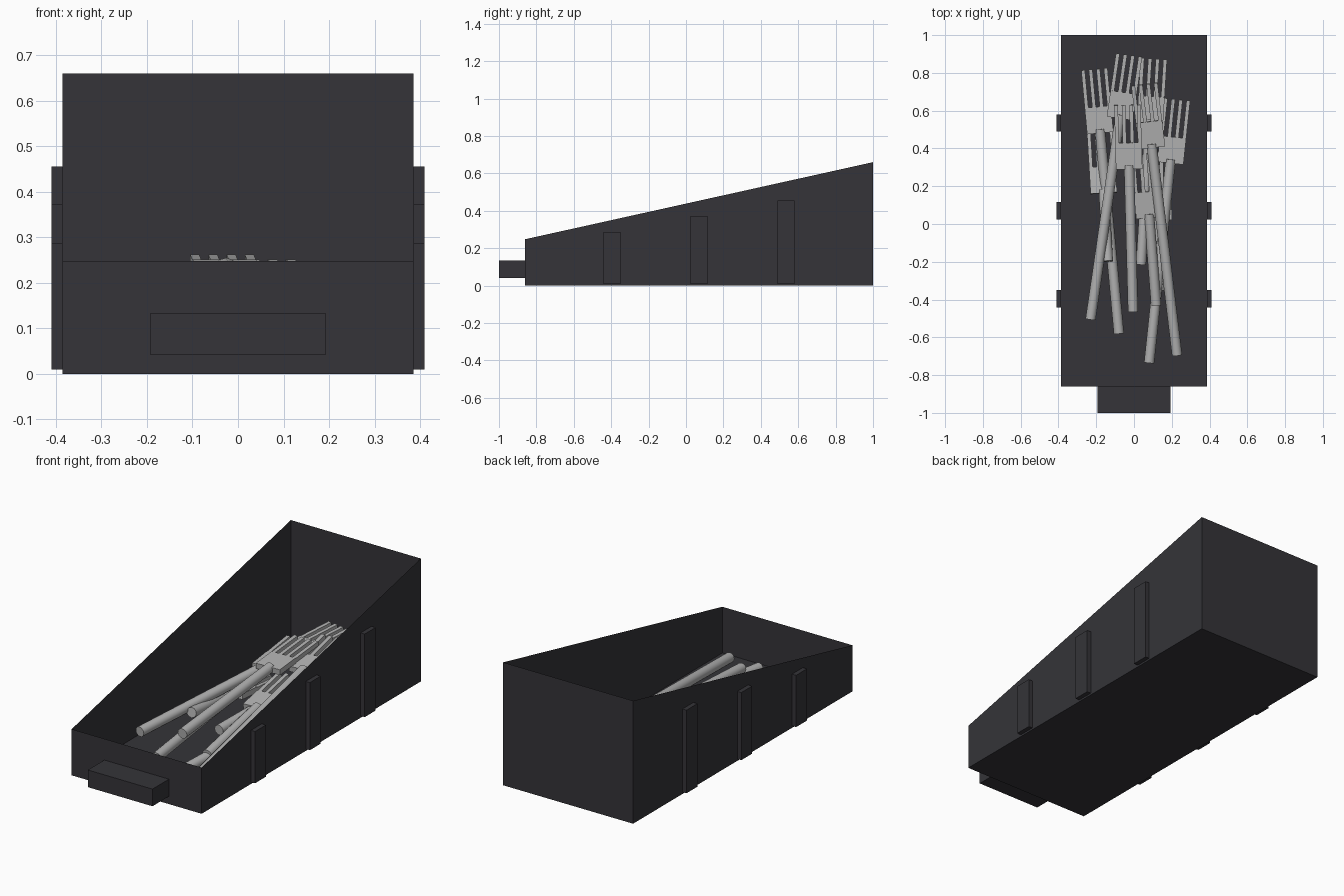
import bpy, bmesh
from mathutils import Matrix, Vector

if "Cube" in bpy.data.objects:
    bpy.data.objects.remove(bpy.data.objects["Cube"])


def material(name, rgb):
    m = bpy.data.materials.new(name)
    m.diffuse_color = (*rgb, 1)
    m.use_nodes = True
    m.node_tree.nodes["Principled BSDF"].inputs["Base Color"].default_value = m.diffuse_color
    return m


DARK = material("dark_plastic", (0.035, 0.034, 0.04))
METAL = material("pale_metal", (0.45, 0.45, 0.45))


def finish(bm, name, mat):
    me = bpy.data.meshes.new(name)
    bm.to_mesh(me)
    bm.free()
    me.materials.append(mat)
    ob = bpy.data.objects.new(name, me)
    bpy.context.collection.objects.link(ob)
    return ob


def add_box(bm, lo, hi):
    lo, hi = Vector(lo), Vector(hi)
    size = hi - lo
    bmesh.ops.create_cube(bm, size=1, matrix=Matrix.Translation((lo + hi) / 2)
                          @ Matrix.Diagonal((*size, 1)))


def box(name, lo, hi, mat):
    bm = bmesh.new()
    add_box(bm, lo, hi)
    return finish(bm, name, mat)


# open bin: thin sheet walls with a sloping rim
W = 0.386
bm = bmesh.new()
profile = [(-0.86, 0), (1, 0), (1, 0.66), (-0.86, 0.248)]
left = [bm.verts.new((-W, y, z)) for y, z in profile]
right = [bm.verts.new((W, y, z)) for y, z in profile]
bm.faces.new(left)
bm.faces.new(right)
for i in (0, 1, 3):
    j = (i + 1) % 4
    bm.faces.new((left[i], left[j], right[j], right[i]))
bmesh.ops.recalc_face_normals(bm, faces=bm.faces)
finish(bm, "bin_shell", DARK)

# front pull
box("front_pull", (-0.192, -1, 0.042), (0.192, -0.86, 0.134), DARK)

# side ribs, growing with the slope
for i, (y, top) in enumerate([(-0.395, 0.288), (0.07, 0.373), (0.535, 0.456)]):
    for side, s in (("left", -1), ("right", 1)):
        xs = sorted((s * W, s * 0.41))
        box(f"rib_{side}_{i + 1}", (xs[0], y - 0.046, 0.01),
            (xs[1], y + 0.046, top), DARK)


def fork(name, tip, end):
    tip, end = Vector(tip), Vector(end)
    ydir = (tip - end).normalized()
    xdir = ydir.cross(Vector((0, 0, 1))).normalized()
    zdir = xdir.cross(ydir)
    length = (tip - end).length
    bm = bmesh.new()
    # tines
    for k in range(4):
        x = -0.06 + 0.04 * k
        add_box(bm, (x - 0.01, -0.205, -0.012), (x + 0.01, 0, 0.012))
    # head plate
    add_box(bm, (-0.07, -0.34, -0.015), (0.07, -0.2, 0.015))
    # round handle
    hl = length - 0.32
    bmesh.ops.create_cone(
        bm, cap_ends=True, segments=12, radius1=0.027, radius2=0.027, depth=hl,
        matrix=Matrix.Translation((0, -0.32 - hl / 2, 0)) @ Matrix.Rotation(1.5707963, 4, 'X'))
    rot = Matrix((xdir, ydir, zdir)).transposed().to_4x4()
    bm.transform(Matrix.Translation(tip) @ rot)
    ob = finish(bm, name, METAL)
    for o in bpy.context.selected_objects:
        o.select_set(False)
    ob.select_set(True)
    bpy.context.view_layer.objects.active = ob
    bpy.ops.object.shade_smooth_by_angle(angle=0.7)


# pile of forks: tine tip, handle end
forks = [
    ((-0.210, 0.82, 0.13), (-0.080, -0.58, 0.07)),
    ((-0.026, 0.895, 0.22), (-0.230, -0.505, 0.14)),
    ((0.228, 0.66, 0.12), (0.080, -0.735, 0.05)),
    ((0.105, 0.875, 0.15), (0.037, -0.215, 0.11)),
    ((0.055, 0.74, 0.24), (0.228, -0.695, 0.08)),
    ((-0.035, 0.63, 0.25), (-0.005, -0.465, 0.175)),
    ((-0.180, 0.50, 0.07), (-0.138, -0.197, 0.15)),
    ((0.055, 0.37, 0.18), (0.117, -0.43, 0.08)),
    ((0.125, 0.36, 0.10), (0.137, -0.35, 0.05)),
]
for i, (tip, end) in enumerate(forks):
    fork(f"fork_{i + 1}", tip, end)
